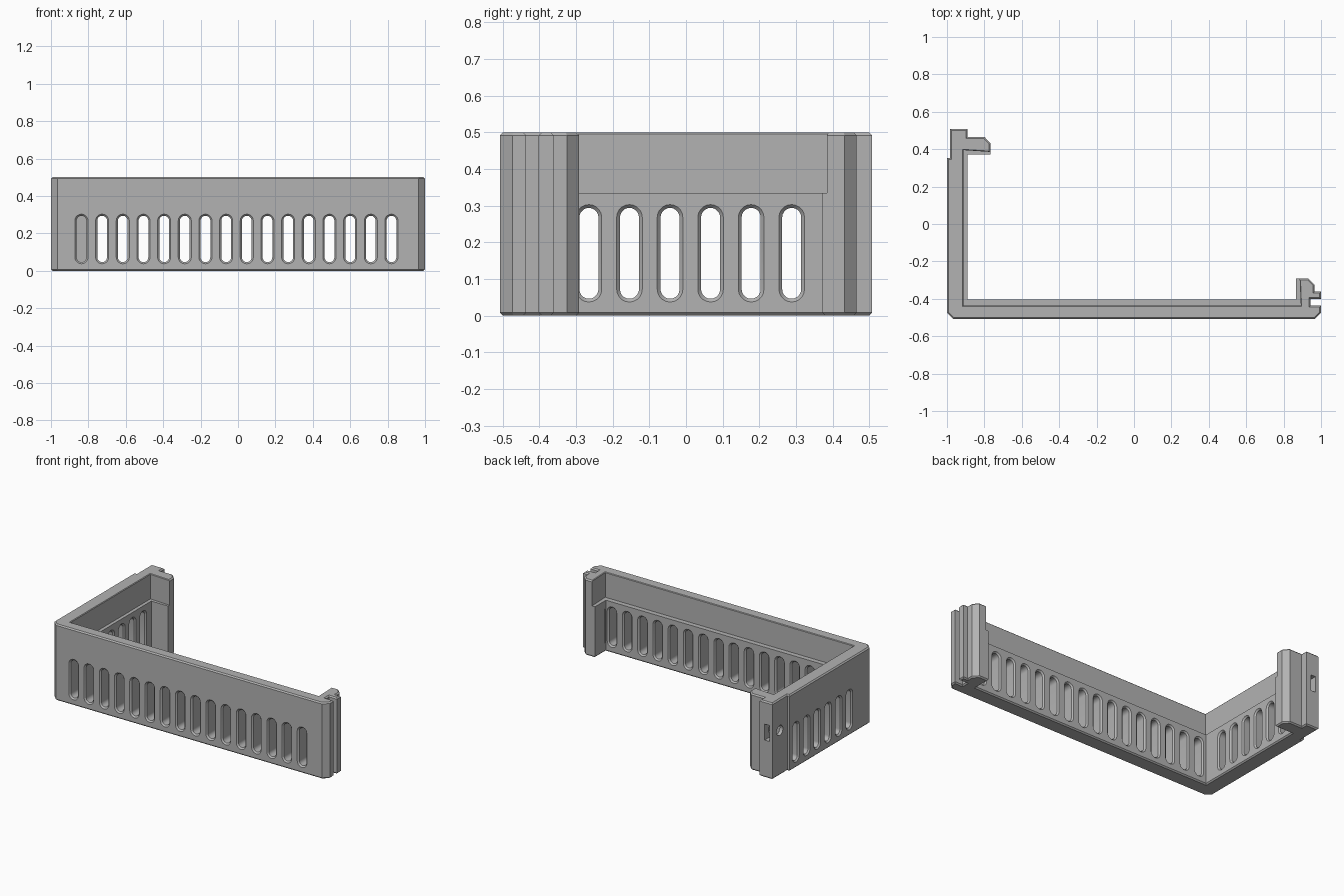
import bpy, bmesh
from math import pi, cos, sin, radians
from mathutils import Vector

if "Cube" in bpy.data.objects:
    bpy.data.objects.remove(bpy.data.objects["Cube"], do_unlink=True)

H = 0.5          # wall height
LEDGE = 0.335    # height of the inner ledge
C = 0.008        # edge chamfer
RIM = 0.009      # slot chamfer

grey = bpy.data.materials.new("plain grey")
grey.use_nodes = True
grey.diffuse_color = (0.45, 0.45, 0.45, 1)
grey.node_tree.nodes["Principled BSDF"].inputs["Base Color"].default_value = (0.45, 0.45, 0.45, 1)


def offset(poly, d):
    """Move every side of a counter-clockwise outline inward by d."""
    out = []
    for i, p in enumerate(poly):
        p, a, b = Vector(p), Vector(poly[i - 1]), Vector(poly[(i + 1) % len(poly)])
        e, f = (p - a).normalized(), (b - p).normalized()
        n, m = Vector((-e.y, e.x)), Vector((-f.y, f.x))
        out.append(p + (n + m) * (d / (1 + n.dot(m))))
    return out


def loft(bm, rings):
    """Closed solid through rings of equal point count."""
    loops = [[bm.verts.new(p) for p in ring] for ring in rings]
    for a, b in zip(loops, loops[1:]):
        for i in range(len(a)):
            bm.faces.new((a[i - 1], a[i], b[i], b[i - 1]))
    bm.faces.new(loops[0])
    bm.faces.new(loops[-1])


def finish(bm, name):
    bmesh.ops.recalc_face_normals(bm, faces=bm.faces)
    mesh = bpy.data.meshes.new(name)
    bm.to_mesh(mesh)
    bm.free()
    mesh.materials.append(grey)
    ob = bpy.data.objects.new(name, mesh)
    bpy.context.collection.objects.link(ob)
    return ob


def prism(name, layers):
    bm = bmesh.new()
    loft(bm, [[(p[0], p[1], z) for p in poly] for poly, z in layers])
    return finish(bm, name)


def capsule(r, straight=0.098, n=10):
    """Upright slot outline with round ends."""
    top = [(r * cos(pi * i / n), straight + r * sin(pi * i / n)) for i in range(n + 1)]
    return top + [(-u, -v) for u, v in top]


def slot(bm, centre, outer, inner, place):
    steps = [(outer - 0.012, 0.047), (outer, 0.035), (outer + RIM, 0.026),
             (inner - RIM, 0.026), (inner, 0.035), (inner + 0.012, 0.047)]
    loft(bm, [[place(centre + u, d, 0.17 + v) for u, v in capsule(r)] for d, r in steps])


# L-shaped frame with interlocking posts at both ends
outline = [(-.966, -.508), (.966, -.508), (1, -.474), (1, -.437), (.943, -.437),
           (.943, -.402), (1, -.402), (1, -.362), (.966, -.362), (.966, -.325),
           (.933, -.292), (.865, -.292), (.865, -.405), (-.89, -.405), (-.89, .372),
           (-.768, .372), (-.768, .433), (-.8, .466), (-.89, .466), (-.89, .508),
           (-.983, .508), (-.983, .354), (-1, .354), (-1, -.474)]
inset = offset(outline, C)
frame = prism("slotted_corner_frame", [(inset, 0), (outline, C), (outline, H - C), (inset, H)])

# Recess that thins the upper part of the inside
recess = [(-.912, .395), (-.912, -.437), (.892, -.437), (.884, -.25), (-.7, -.25), (-.7, .381)]
wide = offset(recess, -C)
cutters = [prism("recess_cutter", [(recess, LEDGE), (recess, H - C / 2),
                                   (offset(recess, -C / 2), H), (wide, H + C / 2)])]

# Rows of vent slots in the long and short walls
bm = bmesh.new()
for i in range(16):
    slot(bm, -0.837 + i * 0.1105, -.508, -.405, lambda u, d, z: (u, d, z))
for i in range(6):
    slot(bm, -0.265 + i * 0.1107, -1, -.89, lambda u, d, z: (d, u, z))
cutters.append(finish(bm, "slot_cutter"))

# Bolt hole in the side of the rear post and nut pocket in its back
bm = bmesh.new()
ring = [(0.033 * cos(pi * i / 12), 0.033 * sin(pi * i / 12)) for i in range(24)]
loft(bm, [[(x, 0.432 + u, 0.295 + v) for u, v in ring] for x in (-1.02, -.9)])
cutters.append(finish(bm, "bolt_hole_cutter"))
pocket = [(-.96, .39), (-.926, .39), (-.926, .53), (-.96, .53)]
cutters.append(prism("nut_pocket_cutter", [(pocket, .245), (pocket, .35)]))

# Cut everything out of the frame
bpy.ops.object.select_all(action='DESELECT')
bpy.context.view_layer.objects.active = frame
frame.select_set(True)
for cutter in cutters:
    cutter.hide_render = True
    mod = frame.modifiers.new(cutter.name, 'BOOLEAN')
    mod.operation = 'DIFFERENCE'
    mod.solver = 'EXACT'
    mod.object = cutter
    bpy.ops.object.modifier_apply(modifier=mod.name)
    bpy.data.objects.remove(cutter, do_unlink=True)

bpy.ops.object.shade_smooth_by_angle(angle=radians(30))
